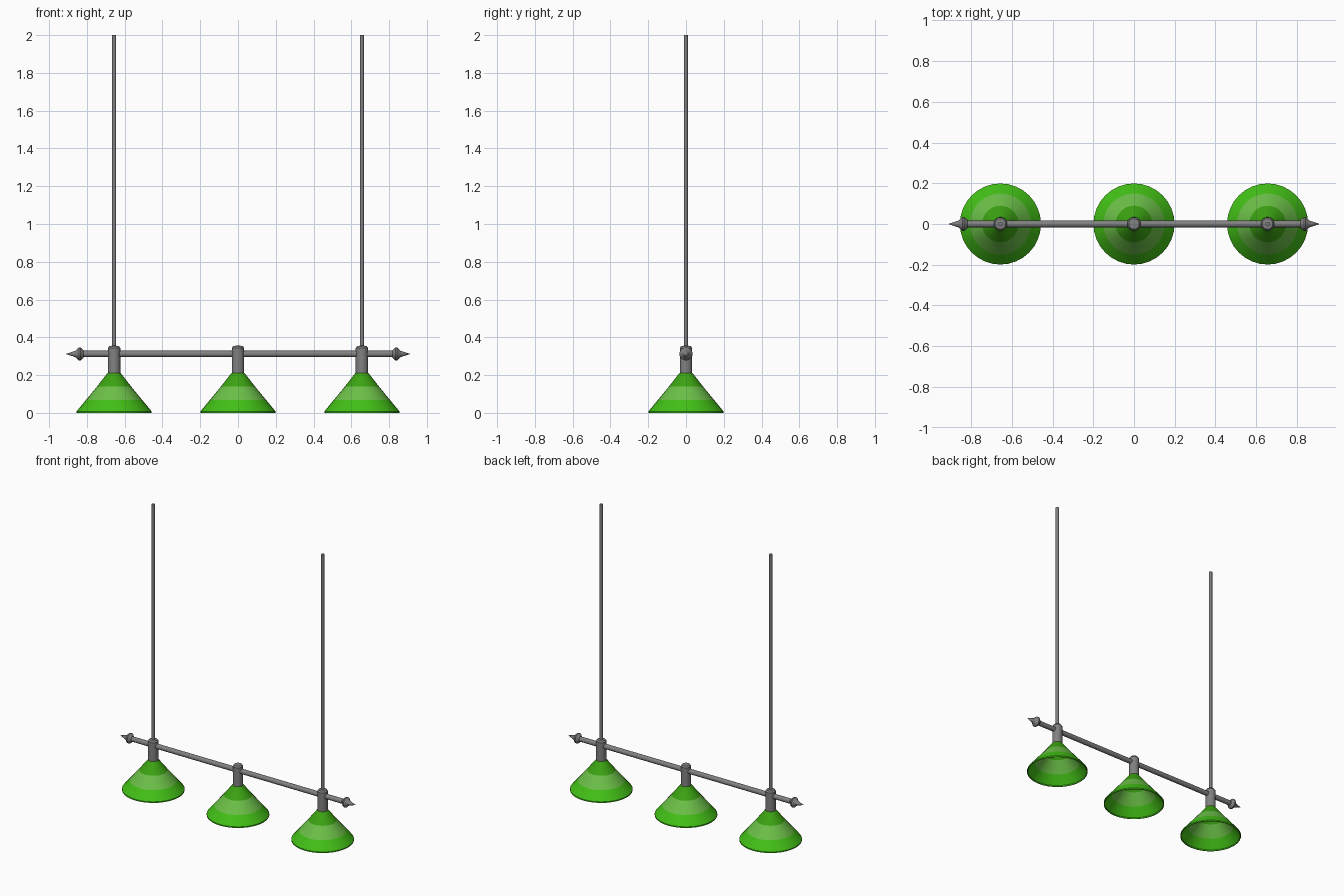
import bpy, bmesh, math
from mathutils import Matrix

if "Cube" in bpy.data.objects:
    bpy.data.objects.remove(bpy.data.objects["Cube"])


def material(name, rgb):
    m = bpy.data.materials.new(name)
    m.diffuse_color = (*rgb, 1)
    m.use_nodes = True
    m.node_tree.nodes["Principled BSDF"].inputs["Base Color"].default_value = m.diffuse_color
    return m


METAL = material("grey metal", (0.22, 0.22, 0.22))
GREEN = material("bright green", (0.055, 0.53, 0.008))
LIGHT = material("light green", (0.15, 0.53, 0.065))
DEEP = material("deep green", (0.045, 0.37, 0.006))


def lathe(name, profile, sides, mats, matrix=Matrix(), rule=None, closed=False):
    """Spin (radius, height) points about local z; rule picks material by face height."""
    bm = bmesh.new()
    rings = []
    for r, z in profile:
        if r == 0:
            rings.append([bm.verts.new((0, 0, z))] * sides)
        else:
            rings.append([bm.verts.new((r * math.cos(2 * math.pi * i / sides),
                                        r * math.sin(2 * math.pi * i / sides), z))
                          for i in range(sides)])
    pairs = list(zip(rings, rings[1:])) + ([(rings[-1], rings[0])] if closed else [])
    for a, b in pairs:
        for i in range(sides):
            j = (i + 1) % sides
            f = bm.faces.new(dict.fromkeys((a[i], a[j], b[j], b[i])))
            if rule:
                f.material_index = rule(f.calc_center_median().z)
    bmesh.ops.recalc_face_normals(bm, faces=bm.faces)
    me = bpy.data.meshes.new(name)
    bm.to_mesh(me)
    bm.free()
    for m in mats:
        me.materials.append(m)
    ob = bpy.data.objects.new(name, me)
    ob.matrix_world = matrix
    bpy.context.collection.objects.link(ob)
    bpy.context.view_layer.objects.active = ob
    ob.select_set(True)
    bpy.ops.object.shade_smooth_by_angle(angle=math.radians(30))
    ob.select_set(False)
    return ob


BAR_Z = 0.312

# Hollow conical shade: three green bands, outside then inside
SHADE = [(0.034, 0.212), (0.09, 0.14), (0.15, 0.067), (0.199, 0.008), (0.199, 0.0),
         (0.194, 0.0), (0.194, 0.008), (0.146, 0.065), (0.086, 0.138), (0.030, 0.208)]
# Socket with chamfered cap
SOCKET = [(0, 0.2), (0.033, 0.2), (0.033, 0.343), (0.026, 0.353), (0, 0.358)]


def band(z):
    return 2 if z > 0.139 else 1 if z > 0.066 else 0


for x, side in ((-0.656, "left"), (0, "middle"), (0.656, "right")):
    at = Matrix.Translation((x, 0, 0))
    lathe(side + "_shade", SHADE, 32, [GREEN, LIGHT, DEEP], at, band, closed=True)
    lathe(side + "_socket", SOCKET, 16, [METAL], at)
    # Hanging rod on the two outer lamps
    if x:
        lathe(side + "_rod", [(0, 0.34), (0.011, 0.34), (0.011, 2), (0, 2)], 12, [METAL], at)

# Cross bar
TURN = Matrix.Rotation(math.pi / 2, 4, 'Y')
lathe("cross_bar", [(0, -0.83), (0.017, -0.83), (0.017, 0.83), (0, 0.83)], 16, [METAL],
      Matrix.Translation((0, 0, BAR_Z)) @ TURN)

# Pointed finials on both ends
FINIAL = [(0, 0.817), (0.02, 0.817), (0.035, 0.834), (0.035, 0.842), (0.017, 0.861),
          (0.013, 0.872), (0, 0.913)]
for s, side in ((-1, "left"), (1, "right")):
    lathe(side + "_finial", FINIAL, 16, [METAL],
          Matrix.Translation((0, 0, BAR_Z)) @ Matrix.Rotation(s * math.pi / 2, 4, 'Y'))
